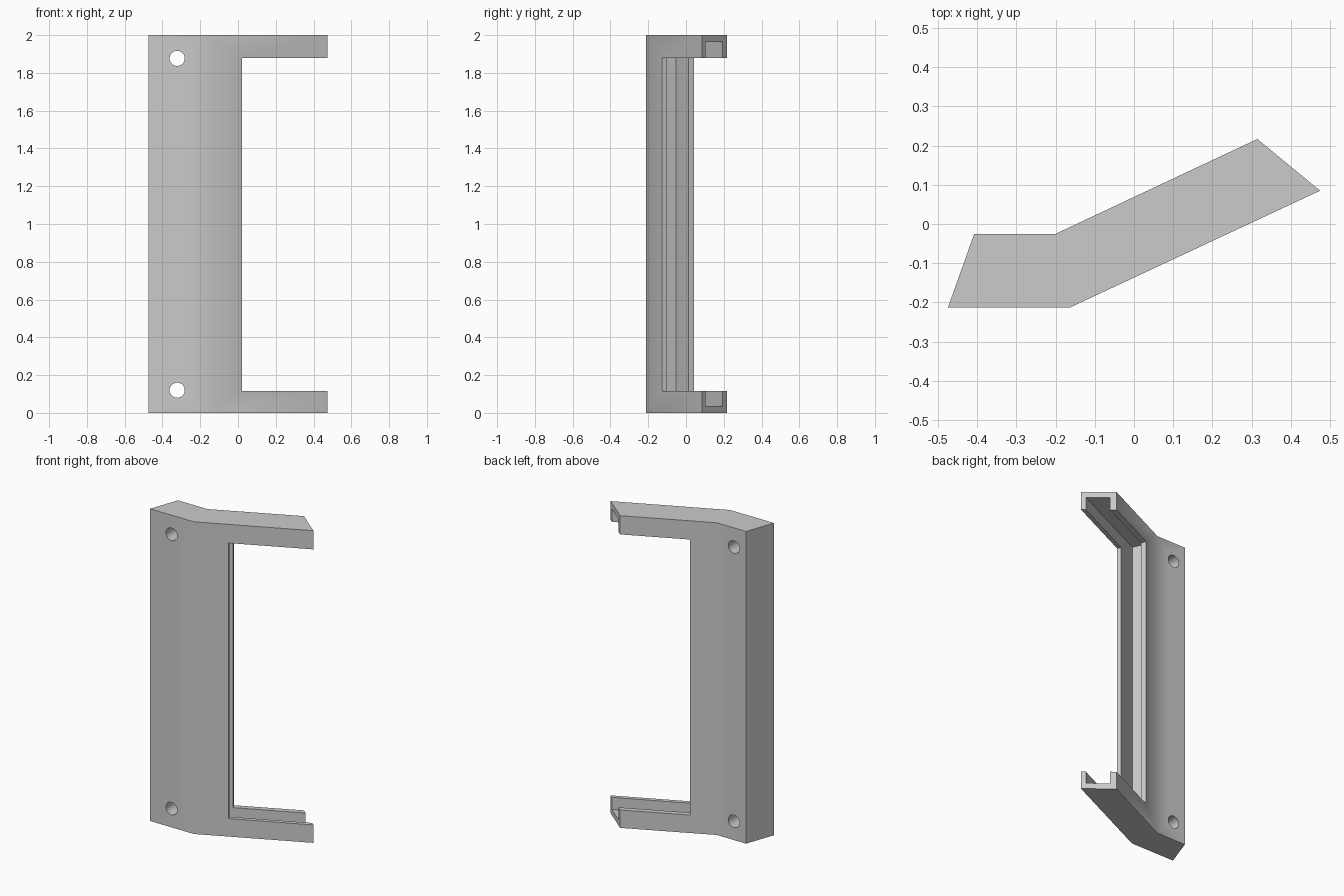
import bpy
import bmesh
import math
from mathutils import Matrix, Vector

if "Cube" in bpy.data.objects:
    bpy.data.objects.remove(bpy.data.objects["Cube"], do_unlink=True)

grey = bpy.data.materials.new("plain_grey")
grey.use_nodes = True
colour = (0.6, 0.6, 0.6, 1)
grey.diffuse_color = colour
grey.node_tree.nodes["Principled BSDF"].inputs["Base Color"].default_value = colour


def add_object(name, bm):
    bmesh.ops.recalc_face_normals(bm, faces=bm.faces)
    mesh = bpy.data.meshes.new(name)
    bm.to_mesh(mesh)
    bm.free()
    mesh.materials.append(grey)
    obj = bpy.data.objects.new(name, mesh)
    bpy.context.collection.objects.link(obj)
    return obj


def cut(target, cutter):
    mod = target.modifiers.new(cutter.name, "BOOLEAN")
    mod.operation = "DIFFERENCE"
    mod.solver = "EXACT"
    mod.object = cutter
    cutter.hide_render = True
    cutter.hide_set(True)


# Bent bracket body, extruded upward from its plan outline
outline = [(-0.475, -0.213), (-0.163, -0.213), (0.475, 0.085),
           (0.315, 0.217), (-0.2, -0.025), (-0.408, -0.025)]
bm = bmesh.new()
base = bm.faces.new([bm.verts.new((x, y, 0)) for x, y in outline])
top = bmesh.ops.extrude_face_region(bm, geom=[base])
bmesh.ops.translate(bm, vec=(0, 0, 2),
                    verts=[v for v in top["geom"] if isinstance(v, bmesh.types.BMVert)])
body = add_object("bracket_body", bm)

# Frame of the angled arm: origin at the front corner of the opening
arm = Matrix.Translation((0.022, -0.127, 0)) @ Matrix.Rotation(math.radians(25), 4, "Z")


def arm_box(name, low, high):
    low, high = Vector(low), Vector(high)
    bm = bmesh.new()
    bmesh.ops.create_cube(bm, size=1)
    bmesh.ops.scale(bm, vec=high - low, verts=bm.verts)
    bmesh.ops.translate(bm, vec=(low + high) / 2, verts=bm.verts)
    bmesh.ops.transform(bm, matrix=arm, verts=bm.verts)
    return add_object(name, bm)


# Opening between the two arms, and the panel groove running round it
cut(body, arm_box("opening_cutter", (0, -0.3, 0.115), (0.9, 0.5, 1.88)))
cut(body, arm_box("groove_cutter", (-0.155, 0.026, 0.037), (0.9, 0.154, 1.963)))

# Screw holes through the mounting flange
for name, z in (("lower", 0.12), ("upper", 1.877)):
    bm = bmesh.new()
    bmesh.ops.create_cone(bm, cap_ends=True, segments=32, radius1=0.04, radius2=0.04,
                          depth=0.6, matrix=Matrix.Translation((-0.322, -0.12, z))
                          @ Matrix.Rotation(math.pi / 2, 4, "X"))
    cut(body, add_object(name + "_hole_cutter", bm))

# Smooth hole walls, crisp edges elsewhere
bpy.context.view_layer.objects.active = body
body.select_set(True)
for mod in list(body.modifiers):
    bpy.ops.object.modifier_apply(modifier=mod.name)
bpy.ops.object.shade_smooth_by_angle(angle=math.radians(30))
for obj in [o for o in bpy.data.objects if o.name.endswith("_cutter")]:
    bpy.data.objects.remove(obj, do_unlink=True)
